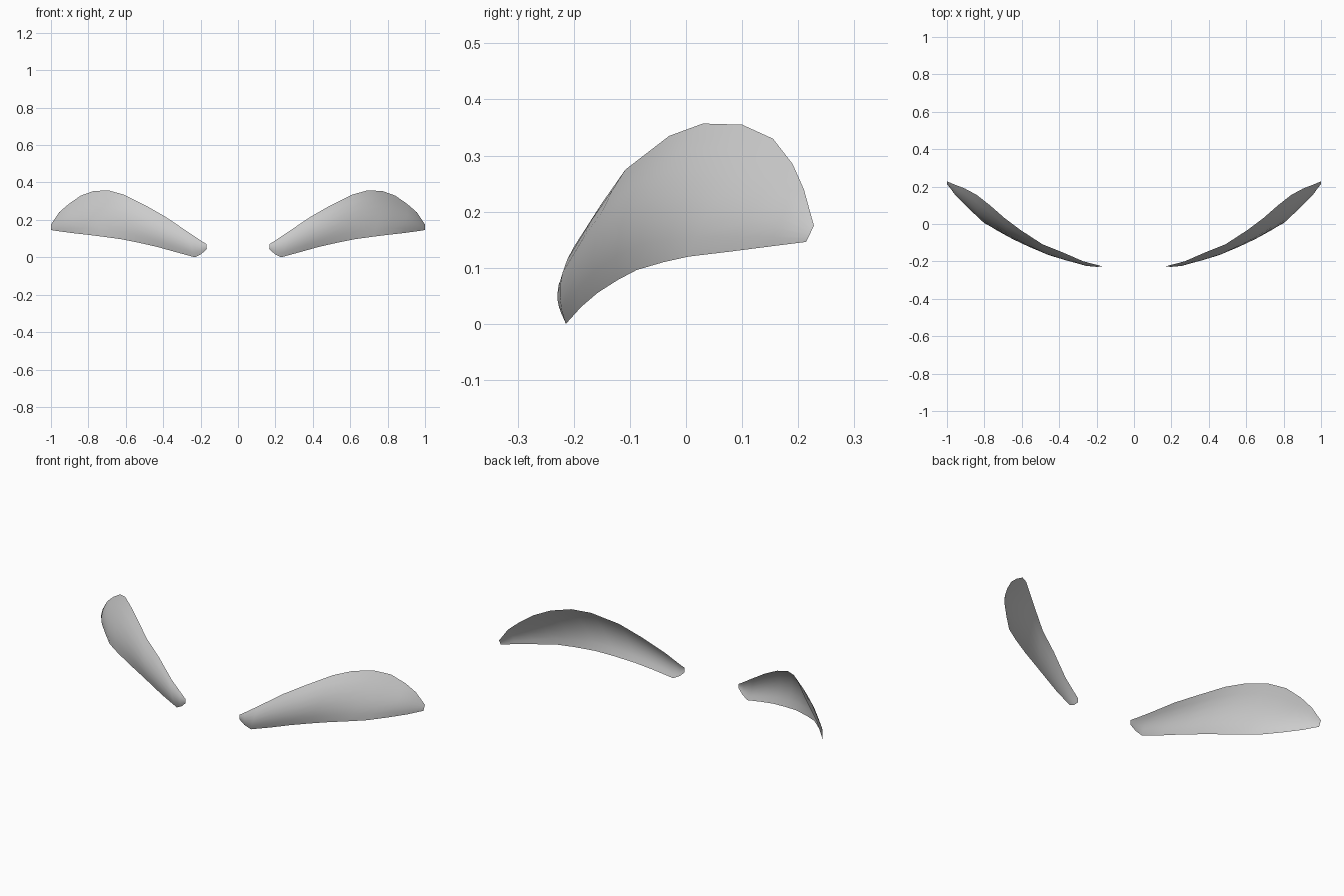
import bpy, bmesh
from mathutils import Vector

if "Cube" in bpy.data.objects:
    bpy.data.objects.remove(bpy.data.objects["Cube"])

# Stations from the inner tip to the outer end: lower edge, upper edge
STATIONS = [
    ((.167, -.227, .045), (.168, -.227, .070)),
    ((.195, -.222, .018), (.200, -.218, .090)),
    ((.230, -.214, .000), (.270, -.200, .137)),
    ((.340, -.187, .030), (.385, -.150, .215)),
    ((.430, -.158, .055), (.490, -.108, .275)),
    ((.530, -.122, .078), (.610, -.030, .335)),
    ((.620, -.088, .096), (.690, .030, .357)),
    ((.720, -.040, .110), (.770, .100, .355)),
    ((.800, .005, .120), (.840, .155, .330)),
    ((.880, .080, .129), (.905, .190, .285)),
    ((.950, .150, .138), (.957, .210, .240)),
    ((1.000, .214, .146), (1.000, .228, .175)),
]
ROWS = 6

grey = bpy.data.materials.new("light_grey")
grey.diffuse_color = (.6, .6, .6, 1)
grey.use_nodes = True
grey.node_tree.nodes["Principled BSDF"].inputs["Base Color"].default_value = grey.diffuse_color

# Curved lens sheet, bulging forward and outward between its two edges
bm = bmesh.new()
grid = []
last = len(STATIONS) - 1
for i, (low, high) in enumerate(STATIONS):
    low, high = Vector(low), Vector(high)
    bulge = .13 * (high.z - low.z) if 0 < i < last else 0
    outward = Vector((.15 + .45 * i / last, -.85, 0)).normalized()
    column = []
    for j in range(ROWS + 1):
        t = j / ROWS
        column.append(bm.verts.new(low.lerp(high, t) + outward * bulge * 4 * t * (1 - t)))
    grid.append(column)
for a, b in zip(grid, grid[1:]):
    for j in range(ROWS):
        bm.faces.new((a[j], b[j], b[j + 1], a[j + 1]))
for face in bm.faces:
    face.smooth = True

mesh = bpy.data.meshes.new("lens_pair")
bm.to_mesh(mesh)
bm.free()
mesh.materials.append(grey)
lens = bpy.data.objects.new("lens_pair", mesh)
bpy.context.collection.objects.link(lens)

# Matching lens on the other side
mirror = lens.modifiers.new("other_side", 'MIRROR')
mirror.use_axis = (True, False, False)
mirror.use_mirror_merge = False
